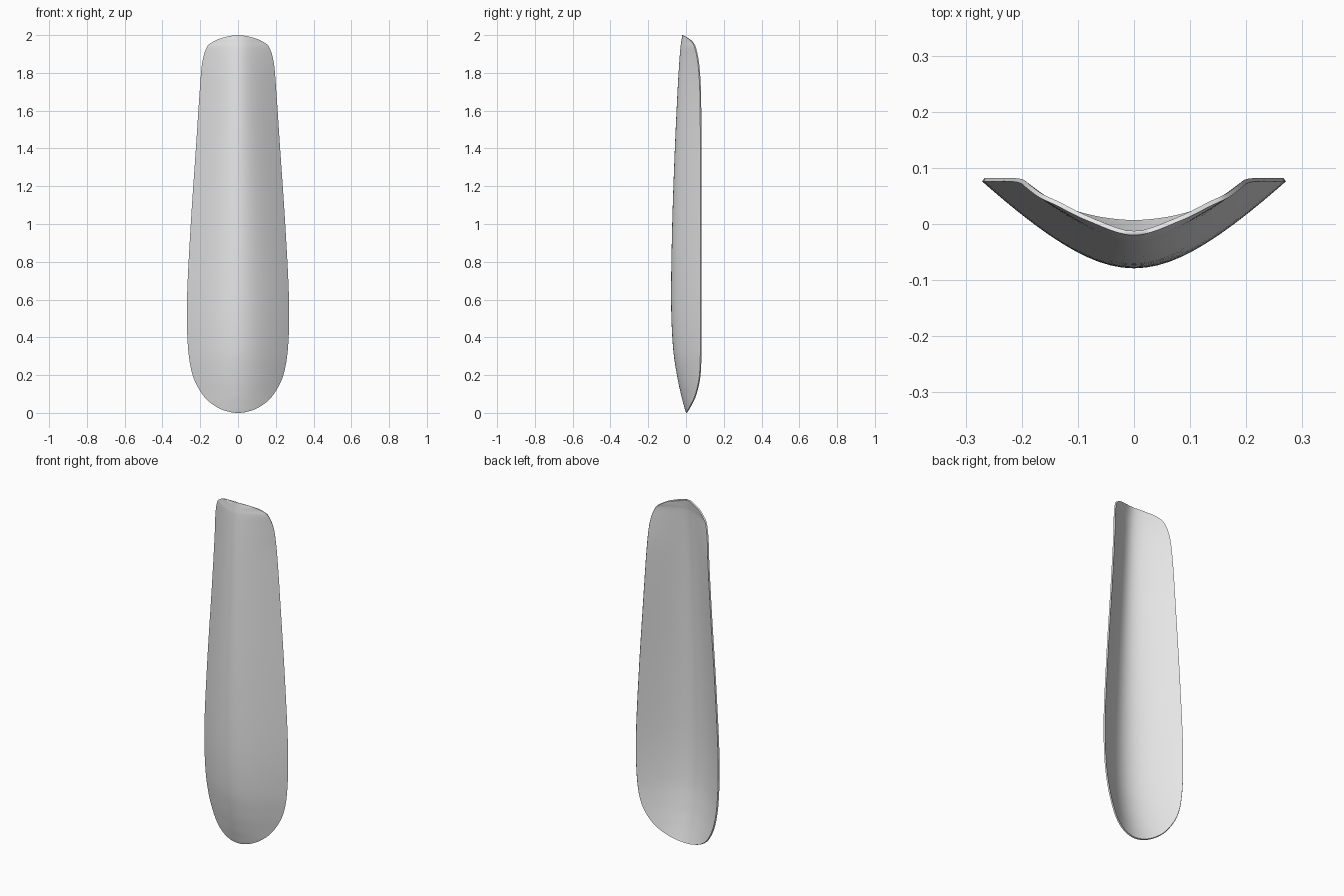
import bpy
import bmesh
import math

cube = bpy.data.objects.get("Cube")
if cube:
    bpy.data.objects.remove(cube, do_unlink=True)

# Stations up the blade: height, half width, spine depth, rim depth
STATIONS = [
    (0, 0, 0, 0),
    (.012, .07, -.004, .007),
    (.045, .135, -.013, .026),
    (.1, .19, -.027, .05),
    (.2, .24, -.048, .071),
    (.35, .265, -.069, .076),
    (.6, .27, -.079, .076),
    (1, .25, -.073, .076),
    (1.4, .223, -.059, .076),
    (1.7, .203, -.045, .073),
    (1.85, .19, -.036, .063),
    (1.93, .168, -.03, .047),
    (1.96, .14, -.026, .034),
    (1.985, .085, -.022, .007),
    (2, 0, -.02, -.02),
]
STEPS = 6
COLUMNS = 40
THICKNESS = .008


def mirrored(station):
    """Reflect a station across the spine so the ends round off smoothly."""
    z, width, spine, rim = station
    return (z, -width, spine, rim)


def spline(a, b, c, d, t):
    """Smooth curve between b and c."""
    return [
        q + t / 2 * (r - p + t * (2*p - 5*q + 4*r - s + t * (3*(q - r) + s - p)))
        for p, q, r, s in zip(a, b, c, d)
    ]


def bow(x, radius):
    """Cross-section: round at the spine, straighter towards the rims."""
    return math.hypot(x, radius) - radius


def blade_rows():
    path = [mirrored(STATIONS[1])] + STATIONS + [mirrored(STATIONS[-2])]
    rows = []
    for i in range(len(STATIONS) - 1):
        rows += [spline(*path[i:i + 4], k / STEPS) for k in range(STEPS)]
    return rows + [STATIONS[-1]]


# Curved blade surface, pointed rows merged at both ends
bm = bmesh.new()
grid = []
for z, width, spine, rim in blade_rows():
    radius = .22 - .08 * z
    full = max(bow(width, radius), 1e-9)
    row = []
    for j in range(COLUMNS + 1):
        x = width * math.sin(math.pi / 2 * (2 * j / COLUMNS - 1))
        y = spine + (rim - spine) * bow(x, radius) / full
        row.append(bm.verts.new((x, y, z)))
    grid.append(row)

for low, high in zip(grid, grid[1:]):
    for j in range(COLUMNS):
        bm.faces.new((low[j], low[j + 1], high[j + 1], high[j]))
bmesh.ops.remove_doubles(bm, verts=bm.verts, dist=1e-5)

mesh = bpy.data.meshes.new("curved_blade")
bm.to_mesh(mesh)
bm.free()
blade = bpy.data.objects.new("curved_blade", mesh)
bpy.context.collection.objects.link(blade)

# Plain grey material
grey = bpy.data.materials.new("light_grey")
grey.use_nodes = True
colour = (.8, .8, .8, 1)
grey.diffuse_color = colour
grey.node_tree.nodes["Principled BSDF"].inputs["Base Color"].default_value = colour
mesh.materials.append(grey)

# Thin wall growing towards the hollow side
wall = blade.modifiers.new("wall", "SOLIDIFY")
wall.thickness = THICKNESS
wall.offset = -1

bpy.ops.object.select_all(action="DESELECT")
blade.select_set(True)
bpy.context.view_layer.objects.active = blade
bpy.ops.object.modifier_apply(modifier=wall.name)
bpy.ops.object.shade_smooth_by_angle(angle=math.radians(50))
